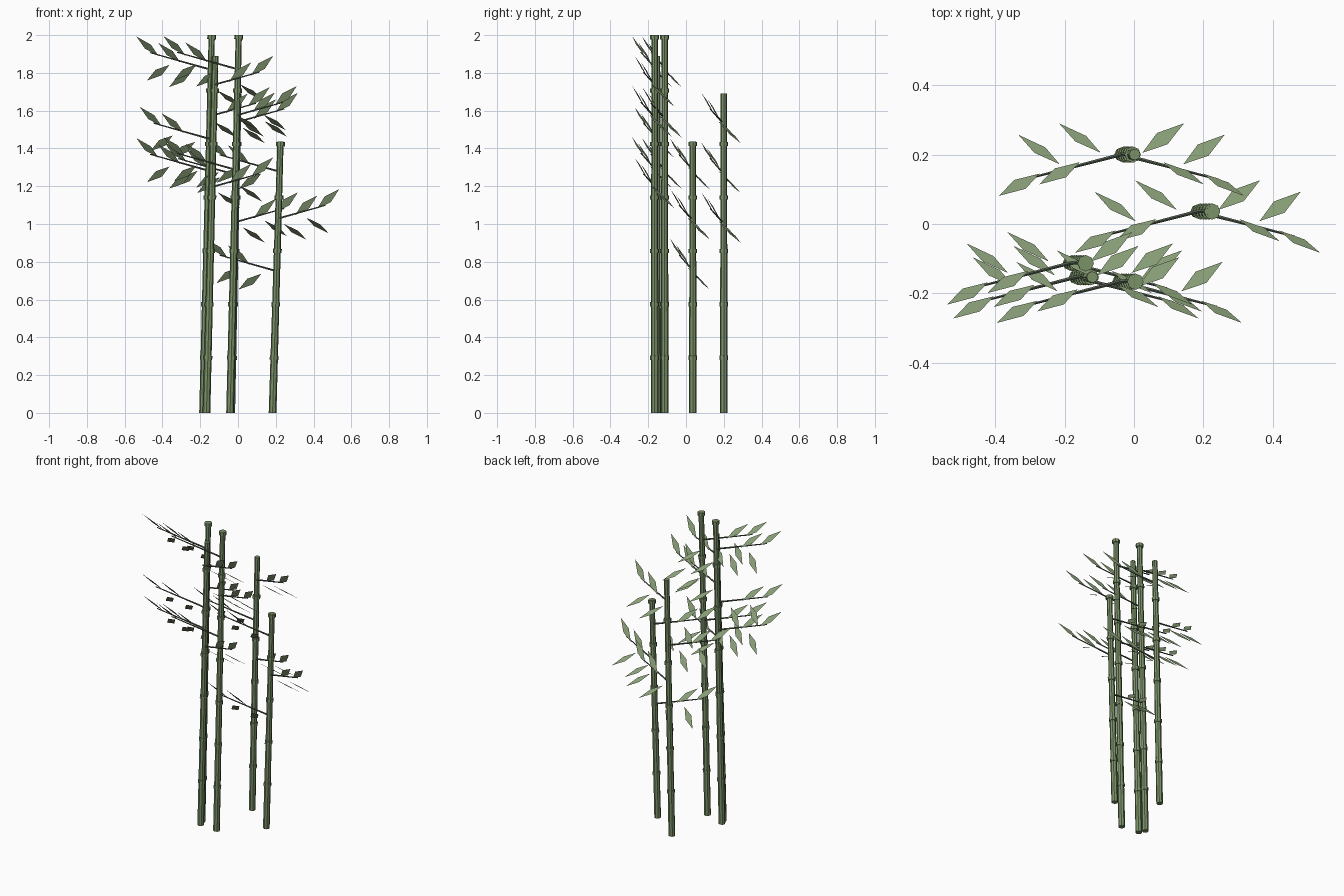
import bpy, bmesh
from mathutils import Vector

if "Cube" in bpy.data.objects:
    bpy.data.objects.remove(bpy.data.objects["Cube"])


def material(name, rgb):
    m = bpy.data.materials.new(name)
    m.diffuse_color = (*rgb, 1)
    m.use_nodes = True
    m.node_tree.nodes["Principled BSDF"].inputs["Base Color"].default_value = m.diffuse_color
    return m


CULM = material("culm_green", (0.20, 0.29, 0.14))
TWIG = material("twig_dark", (0.10, 0.13, 0.09))
LEAF = material("leaf_green", (0.27, 0.37, 0.20))


def finish(bm, name, mat):
    me = bpy.data.meshes.new(name)
    bm.to_mesh(me)
    bm.free()
    me.materials.append(mat)
    ob = bpy.data.objects.new(name, me)
    bpy.context.collection.objects.link(ob)


def rod(bm, a, b, r1, r2, sides):
    """Tapered capped cylinder from a to b."""
    a, b = Vector(a), Vector(b)
    d = b - a
    mat = d.to_track_quat('Z', 'Y').to_matrix().to_4x4()
    mat.translation = (a + b) / 2
    bmesh.ops.create_cone(bm, cap_ends=True, segments=sides, radius1=r1,
                          radius2=r2, depth=d.length, matrix=mat)


def leaf(bm, base, tip, width=0.046):
    """Flat diamond blade from base to tip."""
    d = (tip - base).normalized()
    u = Vector((1, 0, -0.27))
    w = (u - d * u.dot(d)).normalized() * width / 2
    mid = base.lerp(tip, 0.48)
    bm.faces.new([bm.verts.new(p) for p in (base, mid + w, tip, mid - w)])


# Leaf base and tip relative to the branch root, for a branch to the right
LEAVES = [((0.060, 0.005, -0.020), (0.180, 0.090, -0.103)),
          ((0.178, -0.028, 0.014), (0.297, 0.057, -0.069)),
          ((0.120, -0.022, 0.027), (0.237, -0.086, 0.131)),
          ((0.236, -0.055, 0.061), (0.353, -0.119, 0.165))]

# base x, y, top x, height, branches as (side, root height)
CULMS = [(-0.185, -0.113, -0.139, 2.00, [(-1, 1.828), (1, 1.56), (-1, 1.29)]),
         (-0.167, -0.153, -0.120, 1.89, [(1, 1.725), (-1, 1.455), (1, 1.187)]),
         (-0.042, -0.166, 0.004, 2.00, [(-1, 1.83), (1, 1.565), (-1, 1.295)]),
         (-0.036, 0.200, 0.002, 1.69, [(1, 1.53), (-1, 1.267), (1, 1.003)]),
         (0.183, 0.036, 0.225, 1.437, [(-1, 1.287), (1, 1.02), (-1, 0.756)])]

for i, (x, y, tx, h, branches) in enumerate(CULMS, 1):
    foot, top = Vector((x, y, 0)), Vector((tx, y, h))

    # stalk
    bm = bmesh.new()
    rod(bm, foot, top, 0.0205, 0.0165, 8)
    finish(bm, f"stalk_{i}", CULM)

    # raised joint rings
    bm = bmesh.new()
    z = 0.292
    while z < h:
        rod(bm, foot.lerp(top, (z - 0.011) / h), foot.lerp(top, (z + 0.011) / h),
            0.0235, 0.0235, 8)
        z += 0.2828
    finish(bm, f"joint_rings_{i}", CULM)

    # twigs and leaves
    twigs, leaves = bmesh.new(), bmesh.new()
    for side, bz in branches:
        root = Vector((x, y, bz))

        def at(p):
            return root + Vector((side * p[0], p[1], p[2]))
        start = (0, 0, 0) if side < 0 else (0.02, -0.005, 0.006)
        rod(twigs, at(start), at((0.28, -0.072, 0.079)), 0.0055, 0.003, 5)
        if side < 0:  # reach back to the leaning stalk
            rod(twigs, at((-0.03, 0.003, -0.008)), at(start), 0.0055, 0.0055, 5)
        for a, b in LEAVES:
            leaf(leaves, at(a), at(b))
    finish(twigs, f"twigs_{i}", TWIG)
    finish(leaves, f"leaves_{i}", LEAF)
